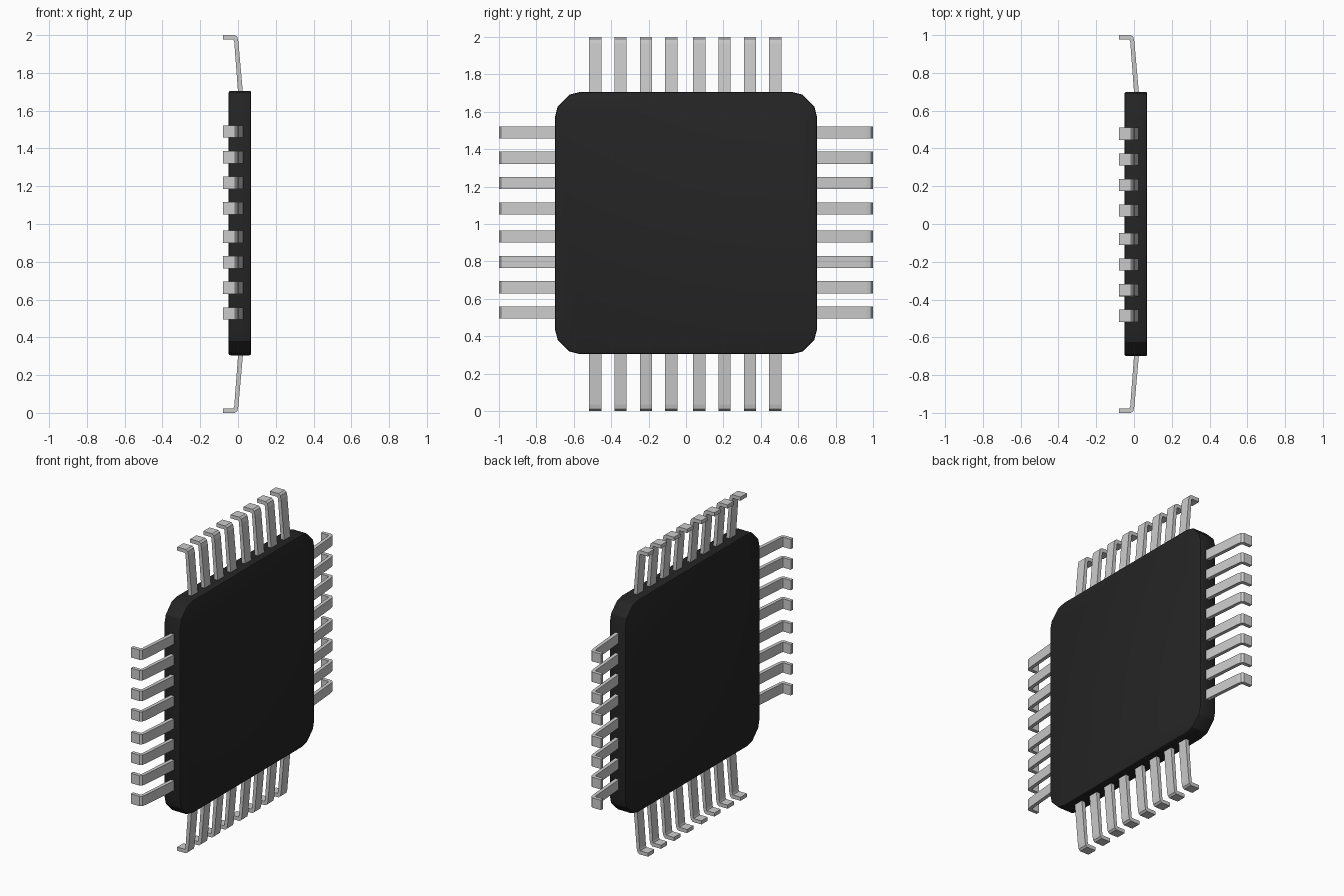
import bpy, bmesh
from math import pi, radians
from mathutils import Matrix, Vector

if "Cube" in bpy.data.objects:
    bpy.data.objects.remove(bpy.data.objects["Cube"])

dark = bpy.data.materials.new("black_resin")
dark.diffuse_color = (0.018, 0.018, 0.018, 1)
dark.use_nodes = True
dark.node_tree.nodes["Principled BSDF"].inputs["Base Color"].default_value = dark.diffuse_color


def prism(name, points, vec, bevel=0.0):
    """Extrude a closed 3D outline along vec, optionally softening the rims."""
    bm = bmesh.new()
    face = bm.faces.new([bm.verts.new(p) for p in points])
    ext = bmesh.ops.extrude_face_region(bm, geom=[face])
    bmesh.ops.translate(bm, vec=vec, verts=[v for v in ext["geom"] if isinstance(v, bmesh.types.BMVert)])
    bmesh.ops.recalc_face_normals(bm, faces=bm.faces)
    if bevel:
        axis = Vector(vec).normalized()
        rims = [e for e in bm.edges
                if abs((e.verts[1].co - e.verts[0].co).dot(axis)) < 1e-5]
        bmesh.ops.bevel(bm, geom=rims, offset=bevel, segments=2, profile=0.5, affect='EDGES')
    mesh = bpy.data.meshes.new(name)
    bm.to_mesh(mesh)
    bm.free()
    obj = bpy.data.objects.new(name, mesh)
    bpy.context.collection.objects.link(obj)
    return obj


# Body: square slab with three-facet corners
half = 0.7
corner = [(half, half - 0.13), (half - 0.014, half - 0.076),
          (half - 0.076, half - 0.014), (half - 0.13, half)]
outline = []
for k in range(4):
    turn = Matrix.Rotation(k * pi / 2, 2)
    outline += [turn @ Vector(p) for p in corner]
body = prism("chip_body", [(-0.05, p.x, p.y + 1.005) for p in outline], (0.12, 0, 0), 0.01)
body.data.materials.append(dark)
bpy.context.view_layer.objects.active = body
body.select_set(True)
bpy.ops.object.shade_smooth_by_angle(angle=radians(25))

# Pins: bent strip profile (x, outward distance), eight on each of four sides
profile = [(0.003, 0.66), (0.029, 0.66), (0.002, 0.965), (-0.004, 0.99), (-0.016, 1.0),
           (-0.08, 1.0), (-0.08, 0.976), (-0.024, 0.976), (-0.02, 0.965)]
width = 0.065
offsets = [s * (0.075 + 0.1355 * i) for s in (-1, 1) for i in range(4)]
for k, side in enumerate(("right", "top", "left", "bottom")):
    turn = Matrix.Translation((0, 0, 1)) @ Matrix.Rotation(k * pi / 2, 4, 'X')
    shift = (0.008, 0.004, -0.008, -0.004)[k]
    for n, off in enumerate(sorted(offsets)):
        pin = prism(f"{side}_pin_{n + 1}", [(x, r, off + shift - width / 2) for x, r in profile],
                    (0, 0, width))
        pin.data.transform(turn)
